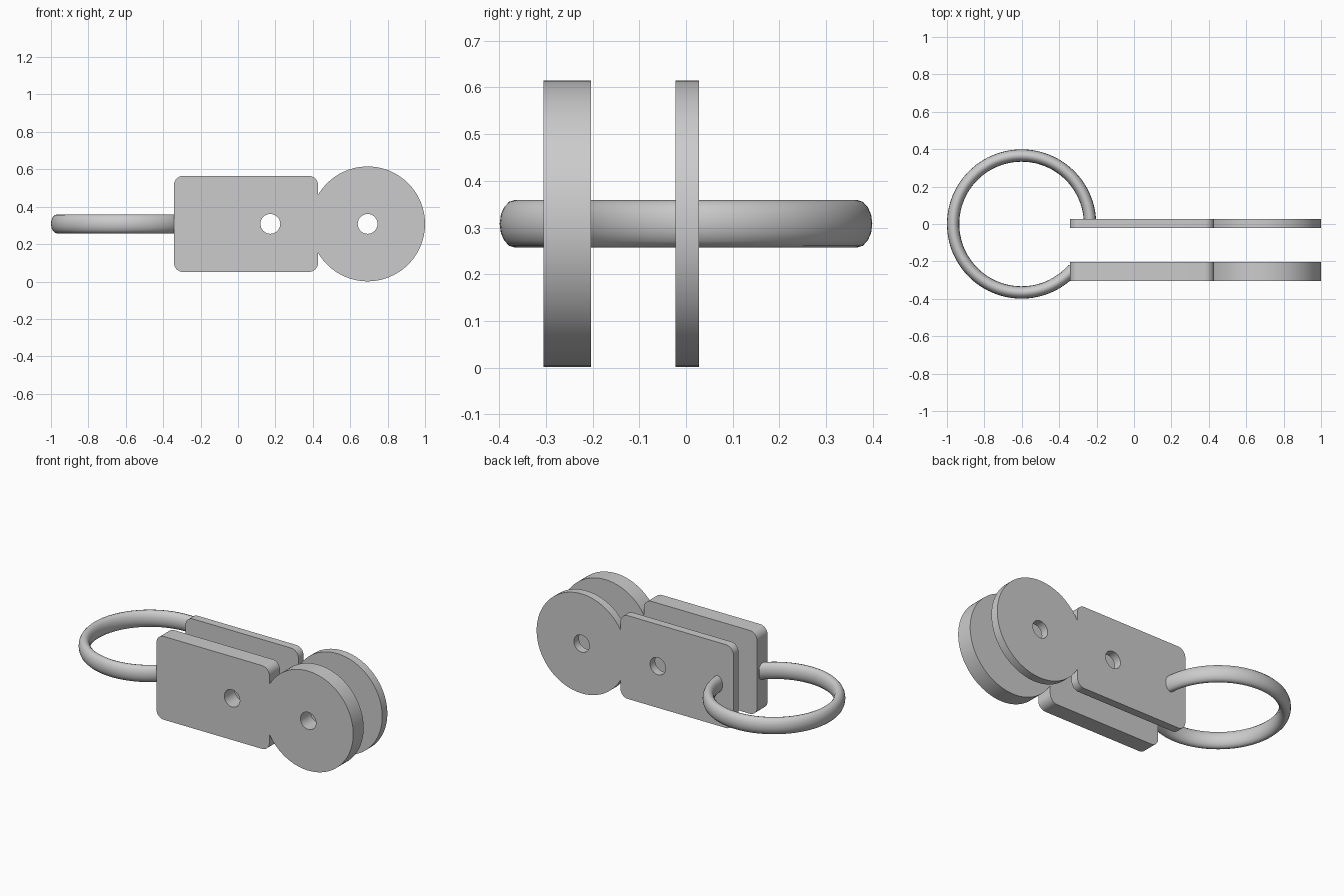
import bpy, bmesh
from math import acos, cos, sin, pi, radians
from mathutils import Matrix

cube = bpy.data.objects.get("Cube")
if cube:
    bpy.data.objects.remove(cube, do_unlink=True)

GREY = (0.6, 0.6, 0.6, 1.0)
steel = bpy.data.materials.new("grey metal")
steel.use_nodes = True
steel.diffuse_color = GREY
steel.node_tree.nodes["Principled BSDF"].inputs["Base Color"].default_value = GREY

MID_Z = 0.308


def arc(cx, cy, r, start, end, n):
    """Points along a circular arc, both ends included."""
    angles = [start + (end - start) * i / n for i in range(n + 1)]
    return [(cx + r * cos(a), cy + r * sin(a)) for a in angles]


def add_spline(curve, points, cyclic):
    spline = curve.splines.new("POLY")
    spline.points.add(len(points) - 1)
    for p, (x, y) in zip(spline.points, points):
        p.co = (x, y, 0, 1)
    spline.use_cyclic_u = cyclic


def curve_to_part(name, curve, matrix):
    """Turn a curve into a welded, smooth-shaded mesh object."""
    temp = bpy.data.objects.new(name + " curve", curve)
    bpy.context.collection.objects.link(temp)
    graph = bpy.context.evaluated_depsgraph_get()
    mesh = bpy.data.meshes.new_from_object(temp.evaluated_get(graph))
    bpy.data.objects.remove(temp, do_unlink=True)
    mesh.transform(matrix)
    bm = bmesh.new()
    bm.from_mesh(mesh)
    bmesh.ops.remove_doubles(bm, verts=bm.verts, dist=0.0001)
    bmesh.ops.recalc_face_normals(bm, faces=bm.faces)
    bm.to_mesh(mesh)
    bm.free()
    mesh.materials.clear()
    mesh.materials.append(steel)
    part = bpy.data.objects.new(name, mesh)
    bpy.context.collection.objects.link(part)
    bpy.ops.object.select_all(action="DESELECT")
    part.select_set(True)
    bpy.context.view_layer.objects.active = part
    bpy.ops.object.shade_smooth_by_angle(angle=radians(35))


# Plate outline: rounded rectangle joined to a disc
LEFT, RIGHT, HALF, CORNER = -0.343, 0.428, 0.257, 0.05
DISC_X, DISC_R, HOLE_X, HOLE_R = 0.693, 0.307, 0.173, 0.053
join = acos((RIGHT - DISC_X) / DISC_R)
inner_x, inner_y = RIGHT - CORNER, HALF - CORNER
outline = (arc(inner_x, -inner_y, CORNER, -pi / 2, 0, 8)
           + arc(DISC_X, 0, DISC_R, -join, join, 80)
           + arc(inner_x, inner_y, CORNER, 0, pi / 2, 8)
           + arc(LEFT + CORNER, inner_y, CORNER, pi / 2, pi, 8)
           + arc(LEFT + CORNER, -inner_y, CORNER, pi, 1.5 * pi, 8))

# Thick front plate and thin back plate, each with two through holes
for name, y0, y1 in (("front_plate", -0.305, -0.203), ("back_plate", -0.022, 0.028)):
    curve = bpy.data.curves.new(name, "CURVE")
    curve.dimensions = "2D"
    curve.fill_mode = "BOTH"
    curve.extrude = (y1 - y0) / 2
    add_spline(curve, outline, True)
    for x in (HOLE_X, DISC_X):
        add_spline(curve, arc(x, 0, HOLE_R, 0, 2 * pi, 32)[:-1], True)
    stand = Matrix.Translation((0, (y0 + y1) / 2, MID_Z)) @ Matrix.Rotation(pi / 2, 4, "X")
    curve_to_part(name, curve, stand)

# Open ring of oval section, ending inside the two plates
TUBE_R, TUBE_HALF_HEIGHT, RING_R = 0.033, 0.051, 0.366
ring = bpy.data.curves.new("ring", "CURVE")
ring.dimensions = "3D"
ring.fill_mode = "FULL"
ring.bevel_depth = TUBE_R
ring.bevel_resolution = 6
ring.use_fill_caps = True
add_spline(ring, arc(0, 0, RING_R, radians(2), radians(319), 96), False)
stretch = Matrix.Diagonal((1, 1, TUBE_HALF_HEIGHT / TUBE_R, 1))
curve_to_part("ring", ring, Matrix.Translation((-0.601, 0, MID_Z)) @ stretch)
